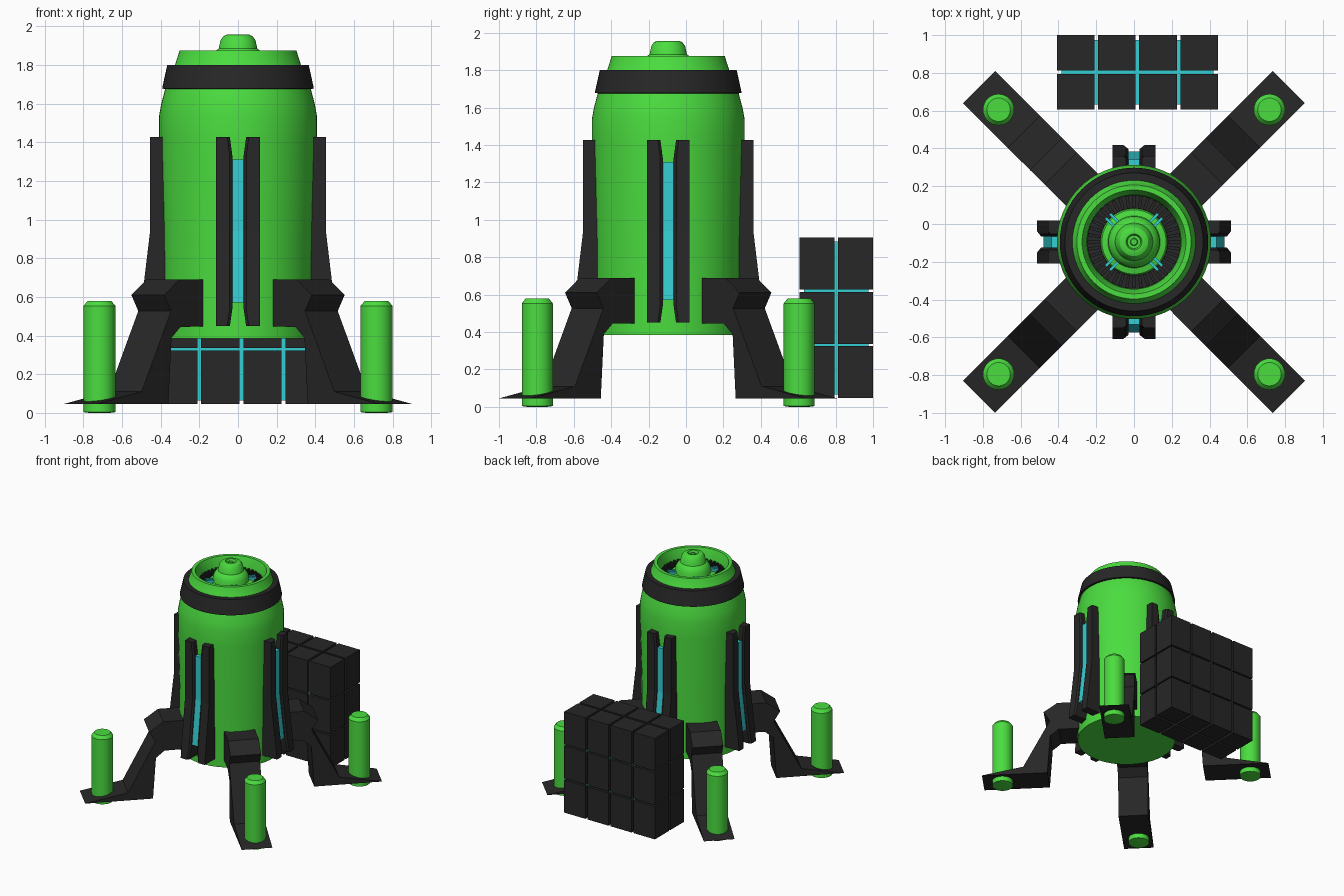
import bpy, bmesh, math
from mathutils import Matrix, Vector

if "Cube" in bpy.data.objects:
    bpy.data.objects.remove(bpy.data.objects["Cube"])

CY = -0.095                      # the reactor axis sits slightly in front of the centre


def material(name, rgb):
    m = bpy.data.materials.new(name)
    m.diffuse_color = (*rgb, 1)
    m.use_nodes = True
    m.node_tree.nodes["Principled BSDF"].inputs["Base Color"].default_value = m.diffuse_color
    return m


GREEN = material("bright green", (0.07, 0.72, 0.05))
DARK = material("charcoal", (0.02, 0.02, 0.02))
CYAN = material("cyan", (0.035, 0.62, 0.65))


def finish(bm, name, mat, smooth=False):
    bmesh.ops.remove_doubles(bm, verts=bm.verts, dist=1e-5)
    bmesh.ops.recalc_face_normals(bm, faces=bm.faces)
    me = bpy.data.meshes.new(name)
    bm.to_mesh(me)
    bm.free()
    me.materials.append(mat)
    if smooth:
        me.shade_smooth()
        me.set_sharp_from_angle(angle=math.radians(28))
    ob = bpy.data.objects.new(name, me)
    bpy.context.collection.objects.link(ob)
    return ob


def bridge(bm, a, b):
    n = len(a)
    for i in range(n):
        j = (i + 1) % n
        bm.faces.new((a[i], a[j], b[j], b[i]))


def loft(bm, rings, mtx=Matrix(), cap=True):
    loops = [[bm.verts.new(mtx @ Vector(p)) for p in ring] for ring in rings]
    for a, b in zip(loops, loops[1:]):
        bridge(bm, a, b)
    if cap:
        bm.faces.new(loops[0])
        bm.faces.new(loops[-1])


def lathe(name, profile, mat, x=0, y=CY, n=64, closed=False):
    """Turn an (r, z) profile round a vertical axis."""
    bm = bmesh.new()
    pts = profile + profile[:1] if closed else profile
    rings = []
    for r, z in pts:
        r = max(r, 1e-4)
        rings.append([(x + r * math.cos(2 * math.pi * i / n),
                       y + r * math.sin(2 * math.pi * i / n), z) for i in range(n)])
    loft(bm, rings, cap=not closed)
    return finish(bm, name, mat, smooth=True)


def box(bm, lo, hi, mtx=Matrix()):
    ring = lambda z: [(lo[0], lo[1], z), (hi[0], lo[1], z), (hi[0], hi[1], z), (lo[0], hi[1], z)]
    loft(bm, [ring(lo[2]), ring(hi[2])], mtx)


def spoke(deg):
    return Matrix.Translation((0, CY, 0)) @ Matrix.Rotation(math.radians(deg), 4, 'Z')


# Main tank with bowl-shaped top
lathe("tank_body", [(0.393, 0.385), (0.396, 0.9), (0.408, 1.40), (0.408, 1.54), (0.397, 1.60),
                    (0.373, 1.69), (0.34, 1.78), (0.326, 1.80), (0.302, 1.876), (0.275, 1.876),
                    (0.25, 1.80), (0.247, 1.765)], GREEN)
lathe("collar_band", [(0.36, 1.675), (0.393, 1.678), (0.366, 1.80), (0.32, 1.80)], DARK, closed=True)

# Vent inside the bowl: dark floor, radial teeth, cyan clips, central nozzle
lathe("vent_floor", [(0.12, 1.76), (0.25, 1.76), (0.25, 1.772), (0.12, 1.772)], DARK, closed=True)
bm = bmesh.new()
for i in range(40):
    box(bm, (0.18, -0.008, 1.77), (0.245, 0.008, 1.80), spoke(i * 9))
finish(bm, "vent_teeth", DARK)
bm = bmesh.new()
for i in range(4):
    for s in (-0.016, 0.016):
        box(bm, (0.12, s - 0.008, 1.77), (0.195, s + 0.008, 1.815), spoke(45 + 90 * i))
finish(bm, "vent_clips", CYAN)
lathe("inner_ring", [(0.12, 1.77), (0.178, 1.77), (0.17, 1.79), (0.13, 1.80)], GREEN, closed=True)
lathe("nozzle", [(0.14, 1.77), (0.135, 1.84), (0.117, 1.872), (0.10, 1.885), (0.09, 1.93),
                 (0.075, 1.95), (0.058, 1.957), (0.042, 1.957), (0.035, 1.935), (0.02, 1.935),
                 (0.016, 1.95), (0, 1.95)], GREEN)

# Paired ribs with a cyan light strip on four sides
RIB = [(0.45, 0.513, 0.042), (0.54, 0.503, 0.029), (0.94, 0.455, 0.029),
       (1.33, 0.455, 0.029), (1.427, 0.455, 0.042)]          # z, outer radius, inner half gap
for k, side in enumerate(("right", "back", "left", "front")):
    m = spoke(90 * k)
    bm = bmesh.new()
    for s in (-1, 1):
        loft(bm, [[(0.37, s * g, z), (r - 0.012, s * g, z), (r, s * (g + 0.014), z),
                   (r, s * 0.113, z), (0.37, s * 0.113, z)] for z, r, g in RIB], m)
    finish(bm, side + "_ribs", DARK)
    bm = bmesh.new()
    loft(bm, [[(0.38, -0.029, z), (r, -0.029, z), (r, 0.029, z), (0.38, 0.029, z)]
              for z, r in ((0.57, 0.48), (0.94, 0.437), (1.31, 0.437))], m)
    finish(bm, side + "_light_strip", CYAN)

# Four diagonal legs from one side profile, each with a green anchor post
LEG = [(0.35, 0.69), (0.55, 0.69), (0.66, 0.61), (0.61, 0.527), (0.825, 0.11), (1.16, 0.045),
       (0.63, 0.045), (0.607, 0.388), (0.54, 0.445), (0.35, 0.447)]
for k, corner in enumerate(("back_right", "back_left", "front_left", "front_right")):
    bm = bmesh.new()
    loft(bm, [[(r, t, z) for r, z in LEG] for t in (-0.12, 0.12)], spoke(45 + 90 * k))
    finish(bm, corner + "_leg", DARK)
    sx = 1 if "right" in corner else -1
    sy = 1 if "back" in corner else -1
    lathe(corner + "_post", [(0.055, 0), (0.083, 0.004), (0.083, 0.553), (0.062, 0.579)],
          GREEN, sx * 0.717, CY + sy * 0.70, n=32)

# Stack of crates behind, with a glowing core showing in the gaps
bm = bmesh.new()
for i in range(4):
    for j in range(2):
        for k in range(3):
            x, y, z = -0.408 + 0.2177 * i, 0.607 + 0.206 * j, 0.047 + 0.290 * k
            box(bm, (x, y, z), (x + 0.199, y + 0.187, z + 0.277))
finish(bm, "crate_stack", DARK)
bm = bmesh.new()
box(bm, (-0.383, 0.632, 0.065), (0.42, 0.975, 0.885))
finish(bm, "crate_core", CYAN)
